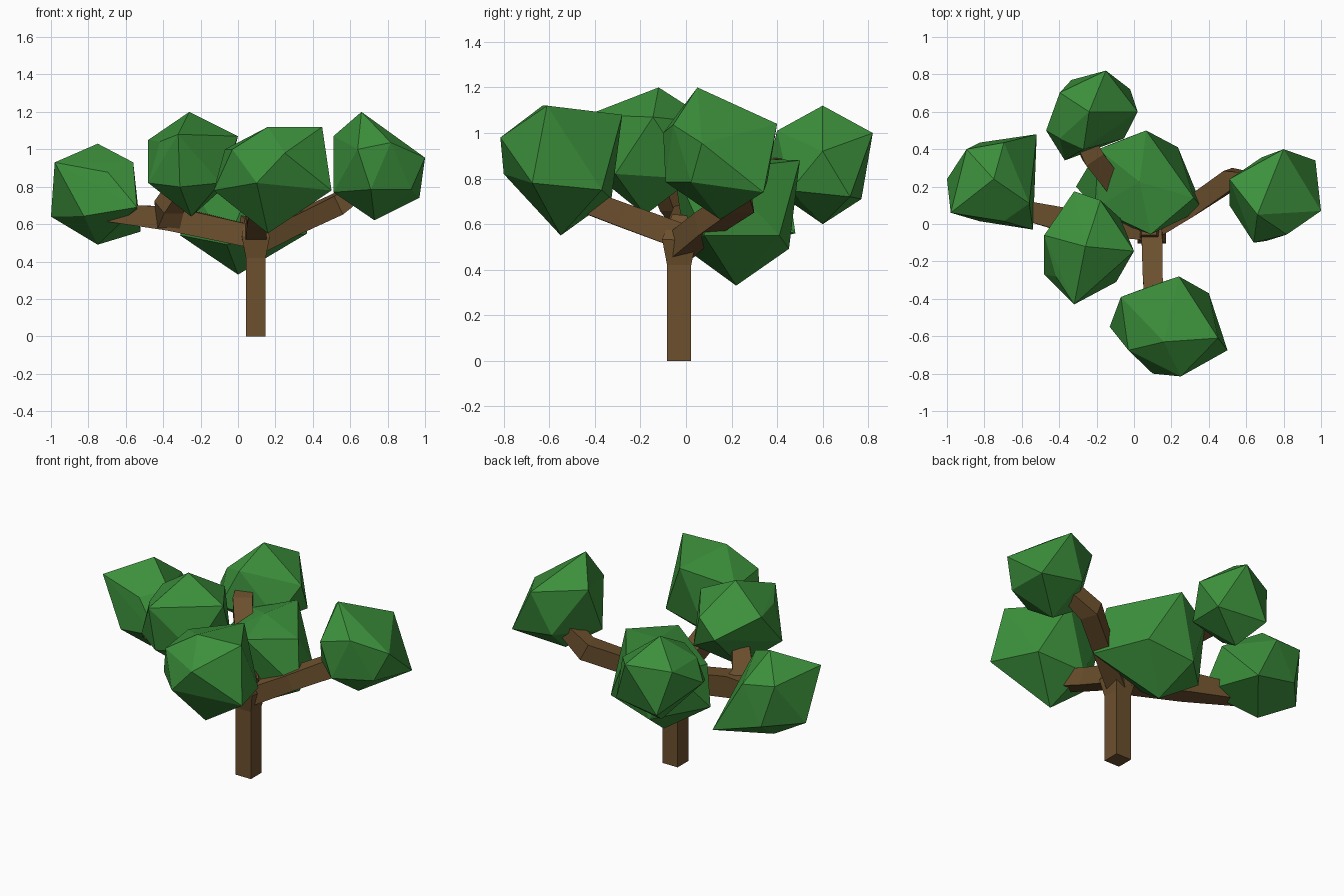
import bpy, bmesh
from mathutils import Vector

if "Cube" in bpy.data.objects:
    bpy.data.objects.remove(bpy.data.objects["Cube"])


def material(name, color):
    m = bpy.data.materials.new(name)
    m.diffuse_color = color
    m.use_nodes = True
    m.node_tree.nodes["Principled BSDF"].inputs["Base Color"].default_value = m.diffuse_color
    return m


BARK = material("bark", (0.15, 0.08, 0.027, 1))
LEAF = material("leaf", (0.045, 0.28, 0.045, 1))


def finish(name, bm, mat):
    bmesh.ops.recalc_face_normals(bm, faces=bm.faces)
    me = bpy.data.meshes.new(name)
    bm.to_mesh(me)
    bm.free()
    me.materials.append(mat)
    ob = bpy.data.objects.new(name, me)
    bpy.context.collection.objects.link(ob)


def limb(name, path, half):
    """Square-section limb swept along a path; half = half width at each point."""
    pts = [Vector(p) for p in path]
    bm = bmesh.new()
    rings = []
    for i, p in enumerate(pts):
        d = (pts[min(i + 1, len(pts) - 1)] - pts[max(i - 1, 0)]).normalized()
        side = Vector((1, 0, 0)) if abs(d.z) > 0.95 else d.cross(Vector((0, 0, 1))).normalized()
        up = side.cross(d).normalized()
        h = half[i]
        rings.append([bm.verts.new(p + side * a * h + up * b * h)
                      for a, b in ((-1, -1), (1, -1), (1, 1), (-1, 1))])
    for r, s in zip(rings, rings[1:]):
        for k in range(4):
            bm.faces.new((r[k], r[(k + 1) % 4], s[(k + 1) % 4], s[k]))
    bm.faces.new(rings[0])
    bm.faces.new(rings[-1])
    finish(name, bm, BARK)


def foliage(name, lo, hi, corners):
    """Icosahedron fitted to a box, with its nearest vertices pulled to given corners."""
    lo, hi = Vector(lo), Vector(hi)
    mid, size = (lo + hi) / 2, (hi - lo) / 2
    bm = bmesh.new()
    bmesh.ops.create_icosphere(bm, subdivisions=1, radius=1)
    for v in bm.verts:
        v.co = Vector([mid[i] + v.co[i] * size[i] * 0.97 for i in range(3)])
    free = list(bm.verts)
    for c in map(Vector, corners):
        v = min(free, key=lambda q: (q.co - c).length)
        v.co = c
        free.remove(v)
    # Rebuild as a convex faceted clump
    bmesh.ops.delete(bm, geom=bm.edges[:] + bm.faces[:], context='EDGES_FACES')
    bmesh.ops.convex_hull(bm, input=bm.verts[:])
    loose = [v for v in bm.verts if not v.link_faces]
    bmesh.ops.delete(bm, geom=loose, context='VERTS')
    finish(name, bm, LEAF)


# Trunk and the swollen fork
limb("trunk", [(.095, -.03, 0), (.095, -.03, .43)], [.053, .053])
limb("fork", [(.095, -.03, .42), (.095, -.03, .53), (.08, -.02, .64)], [.053, .075, .04])

# Branches
limb("front_branch", [(.095, -.03, .55), (.1, -.28, .64), (.12, -.6, .76)], [.056, .053, .05])
limb("right_branch", [(.095, -.03, .5), (.3, .09, .6), (.52, .24, .7), (.68, .22, .8)],
     [.055, .052, .055, .045])
limb("left_branch", [(.095, -.03, .53), (-.36, .02, .63), (-.7, .1, .66)], [.06, .065, .045])
limb("middle_branch", [(-.36, .01, .61), (-.37, -.04, .69), (-.28, -.12, .85)], [.06, .06, .045])
limb("back_branch", [(.095, -.03, .55), (-.06, .15, .69), (-.22, .36, .83), (-.28, .48, .85)],
     [.055, .052, .056, .05])

# Foliage clumps
foliage("front_foliage", (-.13, -.82, .55), (.5, -.28, 1.12), [
    (.1, -.8, .82), (.25, -.815, .98), (.16, -.63, 1.12), (.45, -.61, 1.12), (.24, -.28, 1.08),
    (.4, -.37, .75), (-.03, -.675, 1.0), (-.13, -.55, .78), (.5, -.675, .78), (.16, -.55, .55),
    (-.07, -.39, 1.0)])
foliage("right_foliage", (.5, -.1, .62), (1, .4, 1.2), [
    (.66, .05, 1.2), (.8, .4, 1.04), (.97, .34, .74), (1.0, .07, .955), (.64, -.1, 1.0),
    (.71, -.09, .785), (.51, .24, 1.07), (.51, .1, .77), (.73, .15, .62)])
foliage("middle_foliage", (-.49, -.43, .64), (0, .18, 1.2), [
    (-.26, -.12, 1.2), (-.32, -.43, 1.08), (0, -.145, 1.07), (-.48, -.06, 1.05),
    (-.32, .175, .95), (-.48, -.27, .82), (-.095, -.31, .82), (-.25, -.18, .64)])
foliage("left_foliage", (-1, -.03, .49), (-.52, .48, 1.03), [
    (-.75, .24, 1.03), (-.98, .06, .93), (-1, .24, .64), (-.52, .48, .56),
    (-.56, .11, .93), (-.54, -.03, .69), (-.75, .2, .49), (-.895, .4, .9)])
foliage("back_foliage", (-.47, .34, .6), (.02, .82, 1.12), [
    (-.24, .6, 1.12), (-.15, .82, 1.0), (.02, .6, .92), (-.27, .4, 1.01),
    (-.37, .34, .78), (-.47, .5, .85), (-.335, .77, .71), (-.02, .72, .72), (-.25, .6, .6)])
foliage("low_foliage", (-.31, -.05, .33), (.37, .5, .9), [
    (.065, .5, .88), (0, .22, .33), (.32, .14, .84), (.37, .08, .55),
    (-.31, .2, .54), (.09, -.055, .85), (-.19, .4, .8), (.235, .41, .55)])
